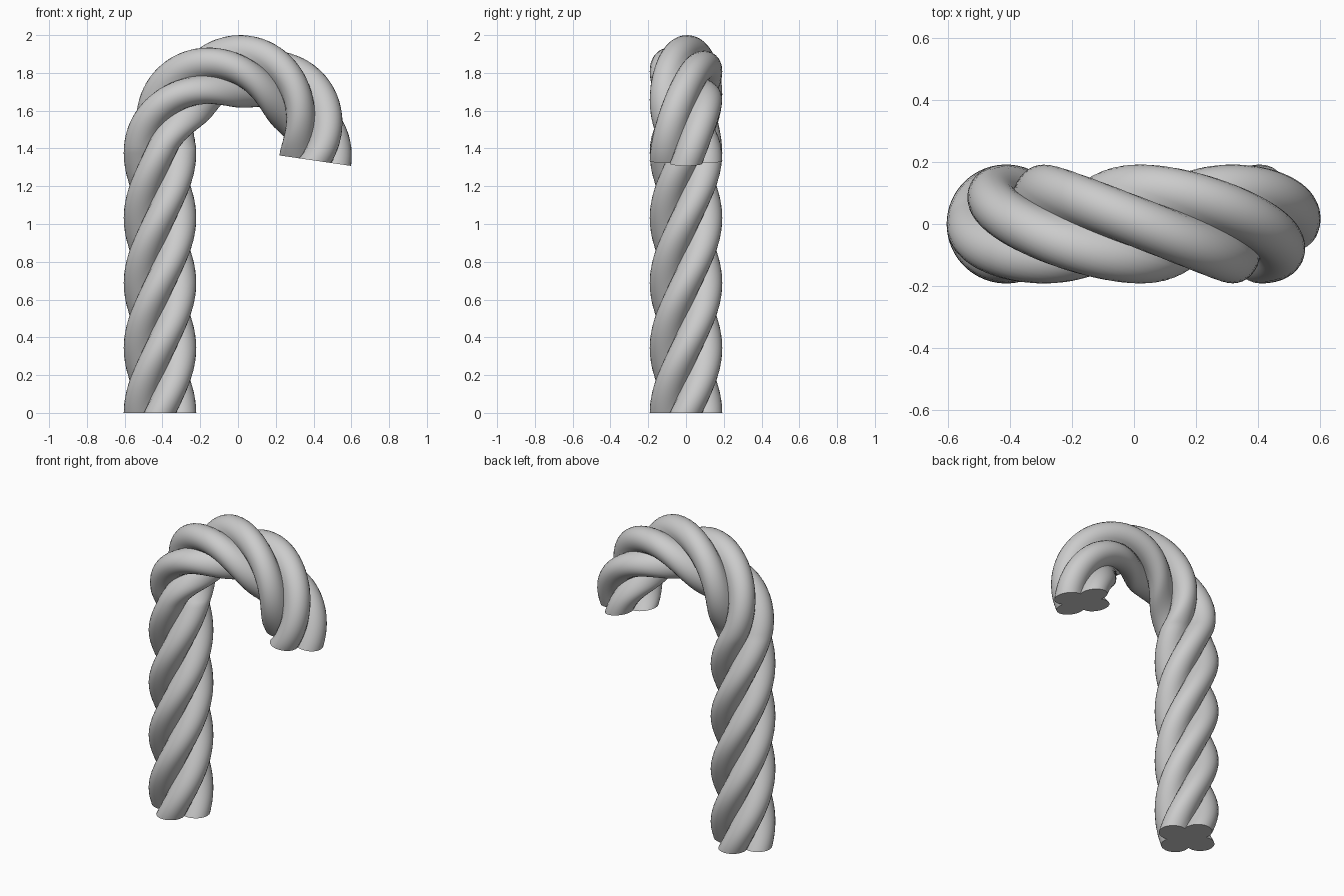
import bpy
import bmesh
import math
from mathutils import Vector

cube = bpy.data.objects.get("Cube")
if cube:
    bpy.data.objects.remove(cube, do_unlink=True)

# Overall shape: straight shaft, then a hook slightly past a half turn
BEND_R = 0.413
SHAFT = 1.395
BEND = math.radians(188.3)
LENGTH = SHAFT + BEND_R * BEND
TWIST = 2 * math.tau

# Four round strands fused into one section
LOBES = 4
LOBE_OFFSET = 0.106
LOBE_R = 0.086
STEPS = 14
RINGS = 160


def lobed_section():
    """Outline of four overlapping circles, as (angle, radius) pairs."""
    outline = []
    half = math.pi / LOBES
    for lobe in range(LOBES):
        for i in range(STEPS):
            a = -half + 2 * half * i / STEPS
            across = LOBE_OFFSET * math.sin(a)
            radius = LOBE_OFFSET * math.cos(a) + math.sqrt(LOBE_R ** 2 - across ** 2)
            outline.append((a + lobe * 2 * half, radius))
    return outline


def path_frame(s):
    """Centre and inward direction at distance s along the cane."""
    phi = max(0.0, s - SHAFT) / BEND_R
    inward = Vector((math.cos(phi), 0, -math.sin(phi)))
    centre = Vector((0, 0, min(s, SHAFT))) - inward * BEND_R
    return centre, inward


# Sweep the section along the path while twisting it
bm = bmesh.new()
section = lobed_section()
side = Vector((0, 1, 0))
rings = []
for k in range(RINGS + 1):
    t = k / RINGS
    centre, inward = path_frame(t * LENGTH)
    rings.append([
        bm.verts.new(centre + r * (inward * math.cos(a + t * TWIST)
                                   + side * math.sin(a + t * TWIST)))
        for a, r in section])

count = len(section)
for low, high in zip(rings, rings[1:]):
    for i in range(count):
        j = (i + 1) % count
        bm.faces.new((low[i], low[j], high[j], high[i]))

# Flat end caps
bm.faces.new(rings[0][::-1])
bm.faces.new(rings[-1])
bmesh.ops.recalc_face_normals(bm, faces=bm.faces)

mesh = bpy.data.meshes.new("twisted_cane")
bm.to_mesh(mesh)
bm.free()
cane = bpy.data.objects.new("twisted_cane", mesh)
bpy.context.collection.objects.link(cane)

# Plain grey material
grey = bpy.data.materials.new("light_grey")
grey.use_nodes = True
colour = (0.6, 0.6, 0.6, 1)
grey.diffuse_color = colour
grey.node_tree.nodes["Principled BSDF"].inputs["Base Color"].default_value = colour
mesh.materials.append(grey)

# Smooth strands with crisp creases and end edges
bpy.ops.object.select_all(action="DESELECT")
cane.select_set(True)
bpy.context.view_layer.objects.active = cane
bpy.ops.object.shade_smooth_by_angle(angle=math.radians(35))
